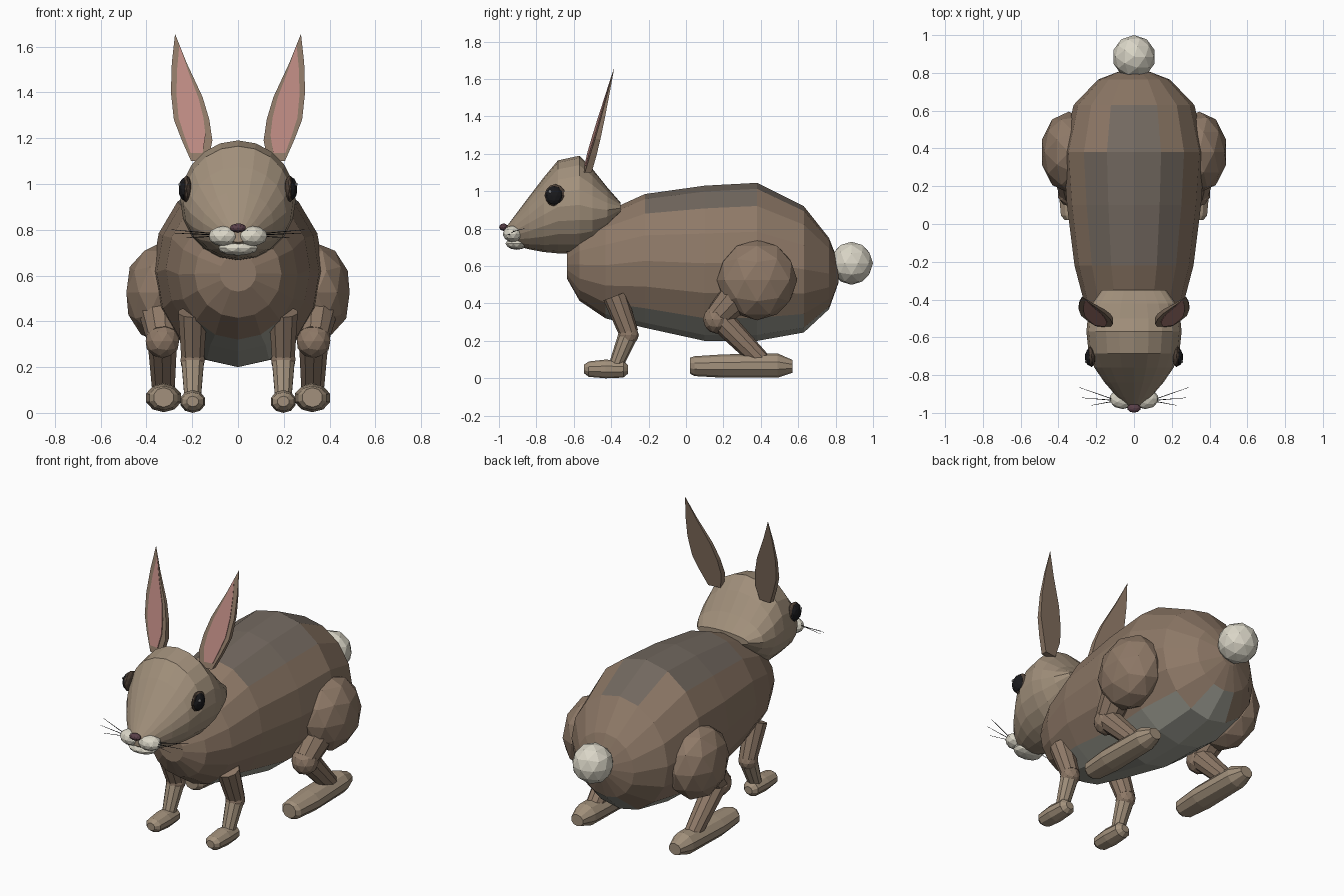
import bpy, bmesh
from math import sin, cos, pi
from mathutils import Vector, Matrix

if "Cube" in bpy.data.objects:
    bpy.data.objects.remove(bpy.data.objects["Cube"])


def mat(name, r, g, b):
    m = bpy.data.materials.new(name)
    m.diffuse_color = (r, g, b, 1)
    m.use_nodes = True
    m.node_tree.nodes["Principled BSDF"].inputs["Base Color"].default_value = m.diffuse_color
    return m


FUR = mat("fur", 0.27, 0.19, 0.135)
FACE = mat("face_fur", 0.36, 0.28, 0.20)
BACK = mat("back_fur", 0.17, 0.14, 0.115)
BELLY = mat("belly_fur", 0.36, 0.36, 0.31)
WHITE = mat("white_fur", 0.70, 0.67, 0.57)
PINK = mat("ear_pink", 0.50, 0.25, 0.22)
BLACK = mat("eye_black", 0.01, 0.01, 0.012)
LID = mat("eyelid", 0.08, 0.055, 0.04)
NOSE = mat("nose_mauve", 0.10, 0.05, 0.065)
GLINT = mat("glint", 0.9, 0.9, 0.9)


def finish(bm, name, *mats):
    bmesh.ops.recalc_face_normals(bm, faces=bm.faces)
    me = bpy.data.meshes.new(name)
    bm.to_mesh(me)
    bm.free()
    for m in mats:
        me.materials.append(m)
    ob = bpy.data.objects.new(name, me)
    bpy.context.collection.objects.link(ob)
    return ob


def loft(name, rings, n, *mats, x=0, paint=None):
    """Skin elliptical rings (y, z bottom, z top, half width) along y."""
    bm = bmesh.new()
    loops = []
    for y, lo, hi, w in rings:
        zc, h = (lo + hi) / 2, (hi - lo) / 2
        loops.append([bm.verts.new((x + w * sin(2 * pi * i / n), y,
                                    zc + h * cos(2 * pi * i / n))) for i in range(n)])
    for a, b in zip(loops, loops[1:]):
        for i in range(n):
            j = (i + 1) % n
            bm.faces.new((a[i], a[j], b[j], b[i]))
    bm.faces.new(loops[0])
    bm.faces.new(loops[-1])
    if paint:
        bmesh.ops.recalc_face_normals(bm, faces=bm.faces)
        for f in bm.faces:
            f.material_index = paint(f)
    return finish(bm, name, *mats)


def ball(name, c, r, m, sub=2):
    bm = bmesh.new()
    bmesh.ops.create_icosphere(bm, subdivisions=sub, radius=1,
                               matrix=Matrix.Translation(c) @ Matrix.Diagonal((*r, 1)))
    return finish(bm, name, m)


def limb(name, a, b, r1, r2, m, n=10):
    a, b = Vector(a), Vector(b)
    d = b - a
    rot = Vector((0, 0, 1)).rotation_difference(d).to_matrix().to_4x4()
    bm = bmesh.new()
    bmesh.ops.create_cone(bm, cap_ends=True, segments=n, radius1=r1, radius2=r2,
                          depth=d.length, matrix=Matrix.Translation((a + b) / 2) @ rot)
    return finish(bm, name, m)


# Body with darker back and pale belly
def body_paint(f):
    c, nz = f.calc_center_median(), f.normal.z
    if nz > 0.75 and -0.25 < c.y < 0.6:
        return 1
    if nz < -0.72 and -0.45 < c.y < 0.72:
        return 2
    return 0


loft("body", [(-0.635, 0.53, 0.69, 0.08), (-0.57, 0.415, 0.80, 0.19), (-0.43, 0.32, 0.89, 0.26),
              (-0.22, 0.27, 0.985, 0.315), (0.10, 0.20, 1.03, 0.355), (0.38, 0.20, 1.045, 0.375),
              (0.63, 0.245, 0.92, 0.32), (0.765, 0.37, 0.75, 0.19), (0.815, 0.51, 0.62, 0.06)],
     16, FUR, BACK, BELLY, paint=body_paint)

# Head
loft("head", [(-0.96, 0.745, 0.81, 0.04), (-0.915, 0.71, 0.87, 0.09), (-0.84, 0.69, 0.97, 0.155),
              (-0.76, 0.675, 1.075, 0.21), (-0.685, 0.668, 1.165, 0.24), (-0.57, 0.665, 1.19, 0.252),
              (-0.50, 0.70, 1.12, 0.245), (-0.42, 0.78, 1.02, 0.22), (-0.35, 0.88, 0.94, 0.17)],
     20, FACE)

# Nose, chin and tail
ball("nose", (0, -0.975, 0.808), (0.036, 0.024, 0.02), NOSE)
ball("chin", (0, -0.905, 0.72), (0.09, 0.06, 0.033), WHITE)
ball("tail", (0, 0.885, 0.615), (0.115, 0.115, 0.115), WHITE)

# Ear outline (x, z), leaning back
EAR = [(0.205, 1.10), (0.245, 1.19), (0.28, 1.28), (0.293, 1.40), (0.289, 1.53), (0.275, 1.655),
       (0.225, 1.53), (0.155, 1.38), (0.125, 1.28), (0.112, 1.19), (0.13, 1.10)]


def ear_sheet(name, s, scale, off, thick, m):
    bm = bmesh.new()
    cx, cz = 0.212, 1.34
    pts = [(cx + (x - cx) * scale, cz + (z - cz) * (scale + 1) / 2) for x, z in EAR]

    def place(x, z, o):
        t = min(1, (1.68 - z) / 0.5)
        y = -0.525 + (z - 1.1) * 0.235 + (x - 0.2) * 0.12
        return bm.verts.new((s * x, y + o * t, z))
    front = [place(x, z, off) for x, z in pts]
    back = [place(x, z, off + thick) for x, z in pts]
    bm.faces.new(front)
    bm.faces.new(back)
    for i in range(len(pts)):
        j = (i + 1) % len(pts)
        bm.faces.new((front[i], front[j], back[j], back[i]))
    return finish(bm, name, m)


for side, s in (("right", 1), ("left", -1)):
    # Ears
    ear_sheet(side + "_ear", s, 1.0, -0.016, 0.036, FUR)
    ear_sheet(side + "_inner_ear", s, 0.7, -0.022, 0.012, PINK)

    # Eyes
    ball(side + "_eyelid", (s * 0.225, -0.70, 0.978), (0.022, 0.057, 0.060), LID)
    ball(side + "_eye", (s * 0.232, -0.705, 0.978), (0.028, 0.048, 0.052), BLACK)
    ball(side + "_eye_glint", (s * 0.254, -0.727, 0.998), (0.007, 0.009, 0.009), GLINT, 1)

    # Muzzle pad and whiskers
    ball(side + "_muzzle_pad", (s * 0.06, -0.925, 0.772), (0.07, 0.055, 0.045), WHITE)
    for i, (x, y, z) in enumerate([(0.29, -0.865, 0.80), (0.275, -0.92, 0.785), (0.225, -0.96, 0.765)]):
        limb(f"{side}_whisker_{i + 1}", (s * 0.09, -0.935, 0.782 - i * 0.005),
             (s * x, y, z), 0.0025, 0.001, BLACK, 4)

    # Front leg
    x = s * 0.198
    limb(side + "_front_upper_leg", (x, -0.38, 0.44), (x, -0.305, 0.24), 0.066, 0.052, FUR)
    ball(side + "_front_elbow", (x, -0.308, 0.232), (0.056, 0.056, 0.056), FUR)
    limb(side + "_front_lower_leg", (x, -0.31, 0.23), (x, -0.375, 0.07), 0.052, 0.038, FACE)
    loft(side + "_front_paw", [(-0.545, 0.027, 0.073, 0.026), (-0.52, 0.008, 0.09, 0.05),
                               (-0.43, 0.0, 0.10, 0.057), (-0.335, 0.004, 0.094, 0.05),
                               (-0.31, 0.025, 0.07, 0.026)], 10, FACE, x=x)

    # Hind leg
    x = s * 0.325
    ball(side + "_thigh", (s * 0.345, 0.38, 0.525), (0.15, 0.215, 0.215), FUR)
    limb(side + "_hind_upper_leg", (s * 0.345, 0.31, 0.48), (s * 0.33, 0.17, 0.33), 0.10, 0.07, FUR)
    ball(side + "_hind_knee", (s * 0.33, 0.165, 0.315), (0.077, 0.075, 0.077), FUR)
    limb(side + "_hind_shin", (s * 0.33, 0.17, 0.33), (x, 0.41, 0.085), 0.068, 0.05, FUR)
    loft(side + "_hind_foot", [(0.022, 0.025, 0.11, 0.045), (0.045, 0.012, 0.118, 0.065),
                               (0.20, 0.003, 0.128, 0.08), (0.49, 0.003, 0.133, 0.07),
                               (0.57, 0.03, 0.098, 0.04)], 10, FACE, x=x)
